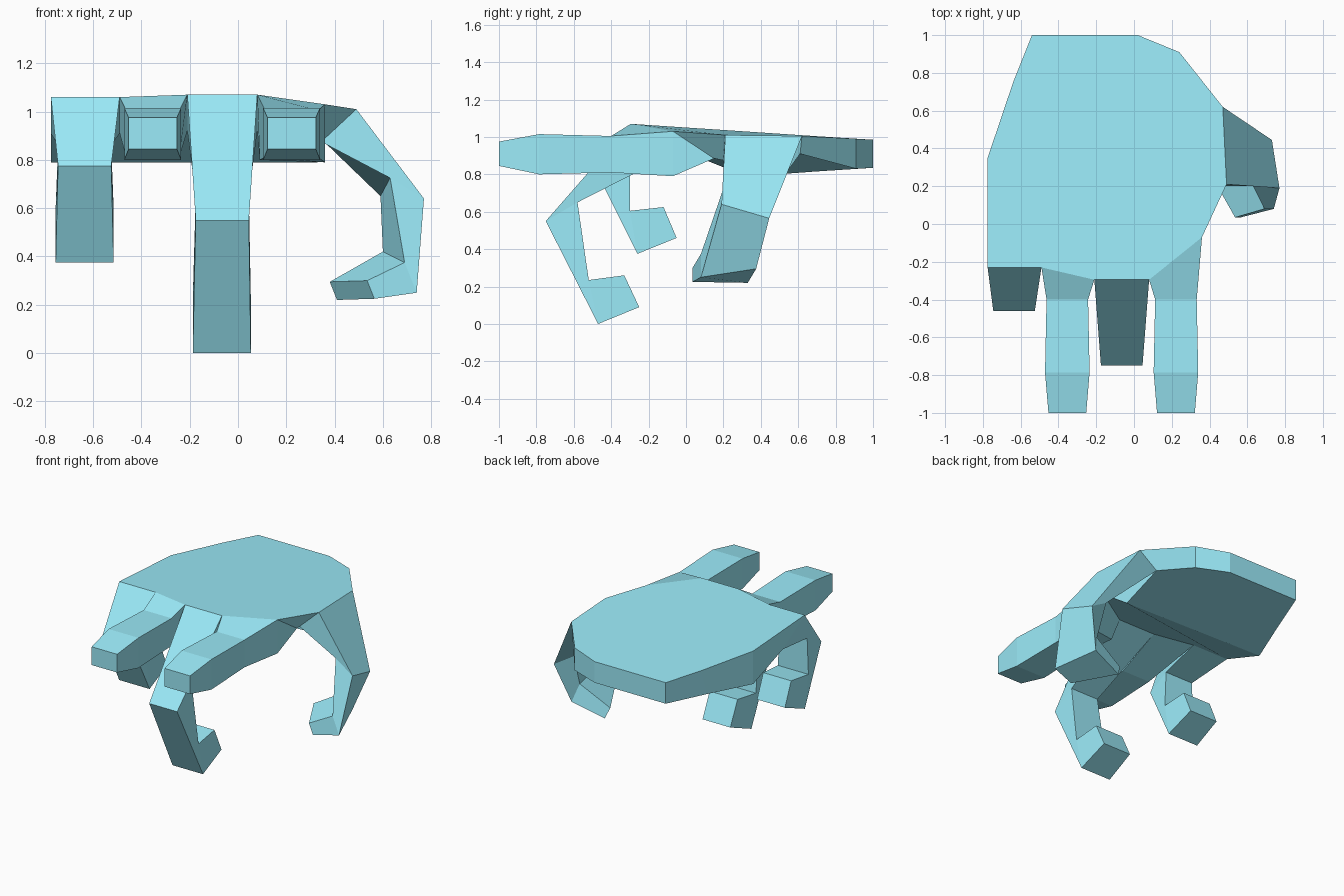
import bpy, bmesh

mat = bpy.data.materials.new("pale_blue")
mat.diffuse_color = (0.33, 0.83, 0.95, 1)


def make(name, verts, faces):
    bm = bmesh.new()
    vs = [bm.verts.new(v) for v in verts]
    for f in faces:
        bm.faces.new([vs[i] for i in f])
    bmesh.ops.remove_doubles(bm, verts=bm.verts, dist=0.0005)
    bmesh.ops.recalc_face_normals(bm, faces=bm.faces)
    me = bpy.data.meshes.new(name)
    bm.to_mesh(me)
    bm.free()
    me.materials.append(mat)
    ob = bpy.data.objects.new(name, me)
    bpy.context.collection.objects.link(ob)


def loft(name, sections):
    """Skin a chain of four-cornered sections and cap both ends."""
    verts = [p for s in sections for p in s]
    n = len(sections)
    faces = [(0, 1, 2, 3), tuple(range(4 * n - 4, 4 * n))]
    for k in range(n - 1):
        for i in range(4):
            j = (i + 1) % 4
            faces.append((4*k + i, 4*k + j, 4*k + 4 + j, 4*k + 4 + i))
    make(name, verts, faces)


def section(x0, x1, outer, inner):
    return [(x0, *outer), (x1, *outer), (x1, *inner), (x0, *inner)]


# palm: upper outline, walking around from the little finger
top = [(-0.775, -0.23, 1.06), (-0.49, -0.23, 1.06), (-0.21, -0.295, 1.07),
       (0.08, -0.295, 1.07), (0.36, -0.07, 1.03), (0.49, 0.21, 1.01),
       (0.47, 0.62, 1.005), (0.24, 0.91, 0.99), (0.02, 1.0, 0.985),
       (-0.54, 1.0, 0.985), (-0.64, 0.75, 1.0), (-0.775, 0.35, 1.025)]
# lower outline: hollow behind the fingers and beside the thumb
low = [(-0.775, 0.02, 0.91), (-0.49, 0.02, 0.91), (-0.21, -0.05, 0.92),
       (0.08, -0.05, 0.92), (0.36, 0.15, 0.885), (0.345, 0.20, 0.875),
       (0.32, 0.61, 0.91), (0.24, 0.91, 0.83), (0.02, 1.0, 0.835),
       (-0.54, 1.0, 0.835), (-0.65, 0.69, 0.815), (-0.775, 0.35, 0.79)]
n = len(top)
ridge = 2 * n                    # end of the crease across the underside
faces = [tuple(range(n)),
         (11 + n, *range(n, n + 6), ridge),
         (ridge, n + 5, n + 6),
         (ridge, *range(n + 6, n + 12))]
for i in range(n):
    j = (i + 1) % n
    faces.append((i, j, n + j, n + i))
make("palm", top + low + [(0.33, 0.32, 0.79)], faces)


def root(i):
    return [top[i], top[i + 1], low[i + 1], low[i]]


# two straight fingers; the index has a padded underside at its root
pad = [top[3], top[4], (0.36, -0.07, 0.79), (0.09, -0.12, 0.80)]
for name, base, x in (("ring_finger", [root(1)], -0.353),
                      ("index_finger", [root(3), pad], 0.222)):
    loft(name, base + [
        section(x - w, x + w, (y, zt), (y, zb)) for w, y, zt, zb in
        ((0.11, -0.4, 1.005, 0.81), (0.118, -0.785, 1.015, 0.80),
         (0.10, -1.0, 0.975, 0.845))])

# two curled fingers
loft("little_finger", [
    root(0),
    section(-0.745, -0.525, (-0.46, 0.775), (-0.30, 0.86)),
    section(-0.755, -0.515, (-0.26, 0.375), (-0.30, 0.605)),
    section(-0.745, -0.525, (-0.05, 0.46), (-0.12, 0.625))])
loft("middle_finger", [
    root(2),
    section(-0.175, 0.045, (-0.75, 0.55), (-0.58, 0.65)),
    section(-0.187, 0.053, (-0.47, 0.0), (-0.52, 0.235)),
    section(-0.175, 0.045, (-0.25, 0.09), (-0.33, 0.26))])

# thumb
loft("thumb", [
    root(5),
    [(0.77, 0.19, 0.64), (0.73, 0.445, 0.565), (0.59, 0.42, 0.65), (0.63, 0.20, 0.725)],
    [(0.74, 0.08, 0.25), (0.64, 0.375, 0.295), (0.60, 0.34, 0.42), (0.69, 0.08, 0.375)],
    [(0.565, 0.035, 0.225), (0.41, 0.33, 0.22), (0.38, 0.31, 0.295), (0.535, 0.035, 0.30)]])
